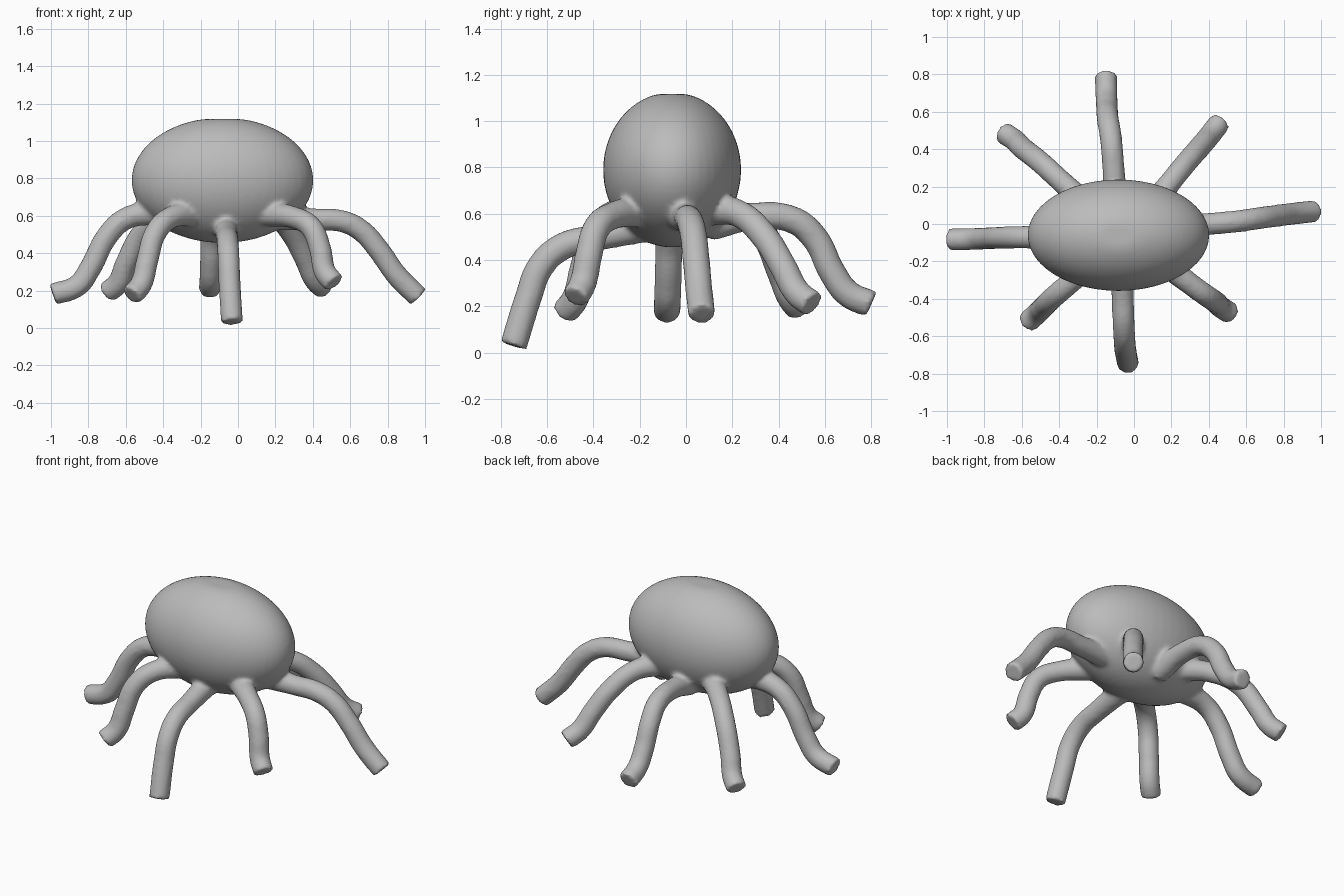
import bpy

if "Cube" in bpy.data.objects:
    bpy.data.objects.remove(bpy.data.objects["Cube"])

skin = bpy.data.materials.new("plain grey")
skin.diffuse_color = (0.5, 0.5, 0.5, 1)
skin.use_nodes = True
skin.node_tree.nodes["Principled BSDF"].inputs["Base Color"].default_value = skin.diffuse_color


def make_leg(name, points):
    """Round tube along a smooth path, flared at the root and rounded at the tip."""
    curve = bpy.data.curves.new(name, 'CURVE')
    curve.dimensions = '3D'
    curve.bevel_depth = 0.06
    curve.bevel_resolution = 4
    curve.resolution_u = 8
    curve.use_fill_caps = True
    spline = curve.splines.new('BEZIER')
    spline.bezier_points.add(len(points) - 1)
    for i, (bp, co) in enumerate(zip(spline.bezier_points, points)):
        bp.co = co
        bp.handle_left_type = bp.handle_right_type = 'AUTO'
        bp.radius = 1.15 if i == 0 else 1.0
    obj = bpy.data.objects.new(name, curve)
    bpy.context.collection.objects.link(obj)
    bpy.ops.object.select_all(action='DESELECT')
    obj.select_set(True)
    bpy.context.view_layer.objects.active = obj
    bpy.ops.object.convert(target='MESH')
    return bpy.context.view_layer.objects.active


# Egg-shaped body with a slightly flattened crown
bpy.ops.mesh.primitive_uv_sphere_add(segments=48, ring_count=32, radius=1)
body = bpy.context.object
body.name = "body"
for v in body.data.vertices:
    x, y, z = v.co
    v.co = (-0.083 + 0.486 * x, -0.06 + 0.298 * y,
            min(0.79 + 0.335 * z, 1.117))

# Eight legs spread around the body, each with its own bend
paths = {
    "front_leg": [(-.07, -.15, .55), (-.06, -.4, .495), (-.055, -.54, .455),
                  (-.05, -.63, .37), (-.045, -.68, .24), (-.032, -.745, .03)],
    "back_leg": [(-.10, .1, .55), (-.11, .3, .59), (-.125, .47, .57), (-.14, .56, .49),
                 (-.145, .63, .35), (-.148, .70, .255), (-.15, .80, .21)],
    "left_leg": [(-.4, -.07, .62), (-.6, -.07, .585), (-.70, -.073, .49),
                 (-.79, -.077, .32), (-.86, -.08, .225), (-.99, -.083, .18)],
    "right_leg": [(.2, -.02, .59), (.4, 0, .58), (.56, .015, .57), (.66, .03, .52),
                  (.75, .042, .42), (.85, .055, .28), (.965, .068, .165)],
    "front_left_leg": [(-.22, -.2, .61), (-.36, -.33, .59), (-.44, -.40, .51),
                       (-.485, -.445, .36), (-.52, -.48, .23), (-.57, -.525, .175)],
    "front_right_leg": [(.15, -.2, .61), (.3, -.32, .59), (.39, -.385, .54),
                        (.44, -.42, .42), (.465, -.445, .30), (.515, -.478, .24)],
    "back_left_leg": [(-.25, .1, .62), (-.38, .22, .60), (-.50, .33, .52),
                      (-.60, .41, .34), (-.64, .45, .24), (-.70, .49, .19)],
    "back_right_leg": [(.1, .1, .62), (.2, .23, .60), (.29, .34, .50),
                       (.36, .42, .37), (.41, .48, .26), (.46, .545, .21)],
}
legs = [make_leg(name, pts) for name, pts in paths.items()]

# Fuse legs and body into one soft skin
bpy.ops.object.select_all(action='DESELECT')
for obj in legs + [body]:
    obj.select_set(True)
bpy.context.view_layer.objects.active = body
bpy.ops.object.join()
body.name = "body_with_legs"
body.data.materials.clear()
body.data.materials.append(skin)
remesh = body.modifiers.new("fuse", 'REMESH')
remesh.mode = 'VOXEL'
remesh.voxel_size = 0.013
remesh.use_smooth_shade = True
soften = body.modifiers.new("soften", 'SMOOTH')
soften.factor = 0.5
soften.iterations = 6
